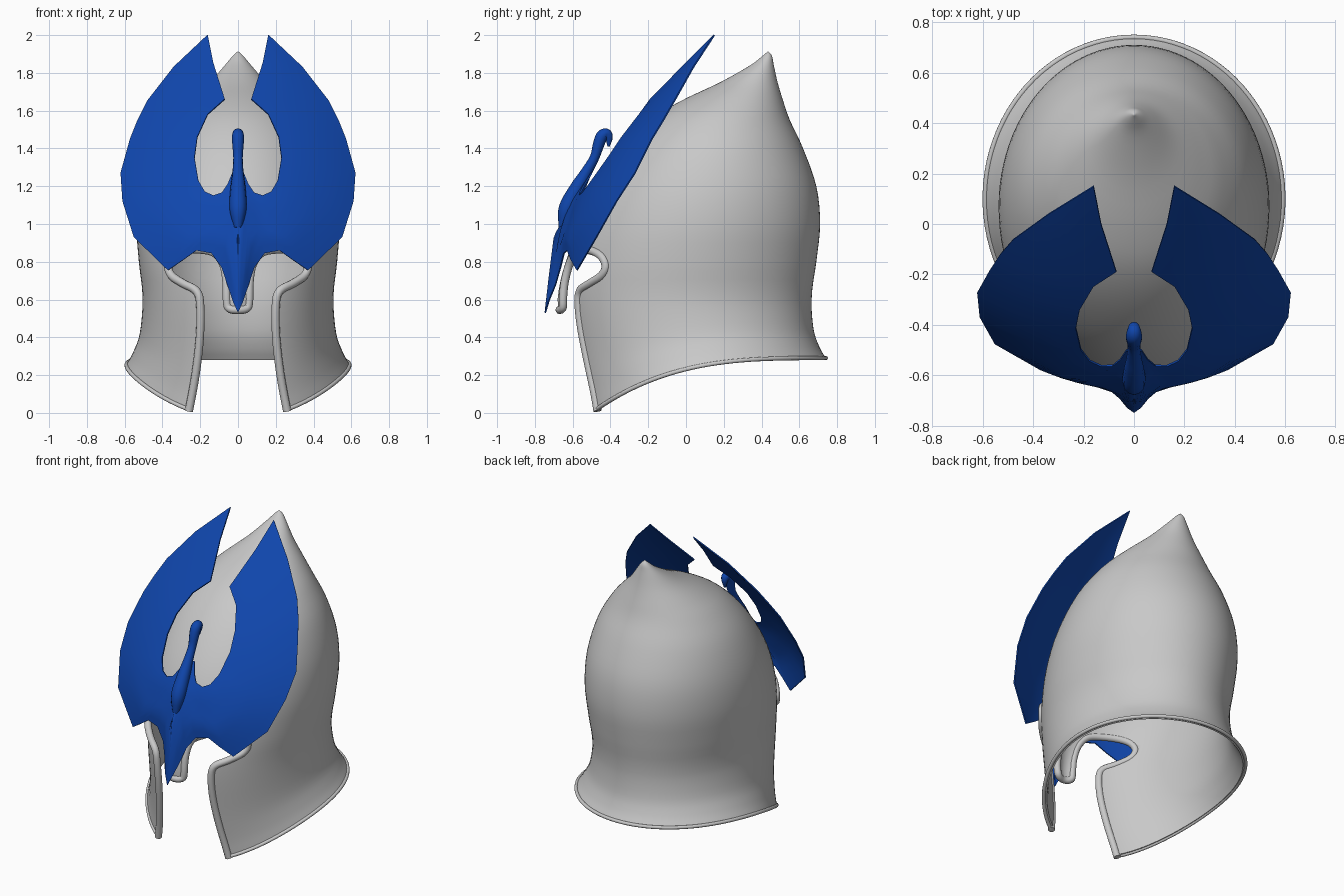
import bpy, bmesh, math
from mathutils import Vector

cube = bpy.data.objects.get("Cube")
if cube:
    bpy.data.objects.remove(cube, do_unlink=True)


def material(name, rgb):
    m = bpy.data.materials.new(name)
    m.use_nodes = True
    m.diffuse_color = (*rgb, 1)
    bsdf = m.node_tree.nodes["Principled BSDF"]
    bsdf.inputs["Base Color"].default_value = (*rgb, 1)
    bsdf.inputs["Roughness"].default_value = 0.6
    return m


STEEL = material("steel grey", (0.58, 0.58, 0.58))
BLUE = material("royal blue", (0.005, 0.062, 0.42))


def spline(pts, steps):
    """Smooth path through the given points."""
    p = [Vector(q) for q in pts]
    p = [2 * p[0] - p[1]] + p + [2 * p[-1] - p[-2]]
    out = []
    for a, b, c, d in zip(p, p[1:], p[2:], p[3:]):
        for i in range(steps):
            t = i / steps
            out.append((2 * b + (c - a) * t + (2 * a - 5 * b + 4 * c - d) * t * t
                        + (3 * b - a - 3 * c + d) * t ** 3) * 0.5)
    return out + [p[-2]]


def lookup(table, z):
    """Linear interpolation in a table sorted by its first column."""
    for lo, hi in zip(table, table[1:]):
        if z <= hi[0]:
            t = max(0, (z - lo[0]) / (hi[0] - lo[0]))
            return [l + (h - l) * t for l, h in zip(lo, hi)]
    return list(table[-1])


def activate(ob):
    bpy.ops.object.select_all(action='DESELECT')
    ob.select_set(True)
    bpy.context.view_layer.objects.active = ob


def smooth(ob, angle=40):
    activate(ob)
    bpy.ops.object.shade_smooth_by_angle(angle=math.radians(angle))


def mesh_object(name, verts, faces, mat):
    bm = bmesh.new()
    vs = [bm.verts.new(v) for v in verts]
    for f in faces:
        bm.faces.new([vs[i] for i in f])
    bmesh.ops.remove_doubles(bm, verts=bm.verts, dist=0.0005)
    bmesh.ops.recalc_face_normals(bm, faces=bm.faces)
    me = bpy.data.meshes.new(name)
    bm.to_mesh(me)
    bm.free()
    me.materials.append(mat)
    ob = bpy.data.objects.new(name, me)
    bpy.context.collection.objects.link(ob)
    return ob


def tube(name, pts, radius, mat, radii=None):
    cu = bpy.data.curves.new(name, 'CURVE')
    cu.dimensions = '3D'
    cu.bevel_depth = radius
    cu.bevel_resolution = 4
    cu.use_fill_caps = True
    sp = cu.splines.new('POLY')
    sp.points.add(len(pts) - 1)
    for i, p in enumerate(pts):
        sp.points[i].co = (*p, 1)
        sp.points[i].radius = radii[i] if radii else 1
    cu.materials.append(mat)
    ob = bpy.data.objects.new(name, cu)
    bpy.context.collection.objects.link(ob)
    activate(ob)
    bpy.ops.object.convert(target='MESH')
    smooth(bpy.context.object)


# Helmet sections: height, front y, back y, half width
SECTIONS = spline([
    (0, -.54, .74, .59), (.12, -.555, .705, .555), (.3, -.585, .675, .52),
    (.6, -.63, .665, .505), (.8, -.62, .69, .525), (1, -.57, .71, .537),
    (1.2, -.48, .69, .515), (1.4, -.34, .62, .45), (1.55, -.19, .55, .355),
    (1.65, -.03, .515, .26), (1.75, .18, .485, .15), (1.84, .34, .465, .07),
    (1.89, .405, .455, .028), (1.915, .435, .435, 0)], 4)
WAIST = 0.6


def rim_height(y):
    return 0.29 - 0.29 * (max(0, 0.74 - y) / 1.24) ** 3.1


def shell_point(section, ang):
    h, front, back, half = section
    x = half * math.sin(ang)
    y = (front + back) / 2 - (back - front) / 2 * math.cos(ang)
    z = h
    if h < WAIST:
        rim = rim_height(y)
        z = rim + h / WAIST * (WAIST - rim)
    if y < 0 and z < 0.9:   # nose guard stands forward
        y -= 0.05 * math.exp(-(x / 0.09) ** 2) * min(1, (0.9 - z) / 0.3)
    return Vector((x, y, z))


def shell_front(x, z):
    """Front surface point of the shell at a given x and z."""
    h = z
    for _ in range(6):
        sec = lookup(SECTIONS, h)
        p = shell_point(sec, math.asin(max(-1, min(1, x / sec[3]))))
        h = max(0, h + z - p.z)
    return Vector((x, p.y, z))


# Helmet shell
COLS = 96
verts = [shell_point(s, math.tau * c / COLS) for s in SECTIONS for c in range(COLS)]
faces = []
for r in range(len(SECTIONS) - 2):
    for c in range(COLS):
        d = (c + 1) % COLS
        faces.append((r * COLS + c, r * COLS + d, (r + 1) * COLS + d, (r + 1) * COLS + c))
last = (len(SECTIONS) - 2) * COLS
for c in range(COLS):
    faces.append((last + c, last + (c + 1) % COLS, last + COLS))
verts = verts[:last + COLS + 1]
shell = mesh_object("helmet_shell", verts, faces, STEEL)

# Face opening with eye holes and nose guard
half = spline([(.285, -.1), (.26, .01), (.225, .2), (.202, .4), (.2, .57), (.22, .645),
               (.29, .685), (.35, .725), (.37, .775), (.35, .825), (.3, .855),
               (.22, .865), (.13, .85), (.08, .79), (.062, .7), (.058, .58),
               (.04, .55), (0, .545)], 4)
outline = [(p.x, p.y) for p in half] + [(-p.x, p.y) for p in reversed(half[:-1])]
n = len(outline)
cutter = mesh_object(
    "face_cutter",
    [(x, y, z) for y in (-1.2, -0.1) for x, z in outline],
    [tuple(range(n)), tuple(range(n, 2 * n))]
    + [(i, (i + 1) % n, n + (i + 1) % n, n + i) for i in range(n)], STEEL)
cutter.hide_render = True

solid = shell.modifiers.new("thickness", 'SOLIDIFY')
solid.thickness = 0.02
solid.offset = -1
cut = shell.modifiers.new("opening", 'BOOLEAN')
cut.object = cutter
cut.operation = 'DIFFERENCE'
cut.solver = 'EXACT'
activate(shell)
for mod in ("thickness", "opening"):
    bpy.ops.object.modifier_apply(modifier=mod)
bpy.data.objects.remove(cutter, do_unlink=True)
smooth(shell)

# Rolled edges of the opening and the lower rim
edge = [shell_front(x, z) + Vector((0, 0.006, 0)) for x, z in outline if z > 0.008]
tube("opening_edge", edge, 0.022, STEEL)
start = 0.46
steps = 80
tube("lower_rim", [shell_point(SECTIONS[0], start + (math.tau - 2 * start) * i / steps)
                   for i in range(steps + 1)], 0.011, STEEL)

# Winged plate: depth by height, then bent back towards the sides
DEPTH = [(.53, -.655), (.755, -.658), (.93, -.655), (1.12, -.59), (1.27, -.5),
         (1.45, -.375), (1.65, -.2), (1.83, -.03), (2, .135)]
RIDGE = [(.53, .09), (.8, .055), (1, .035), (1.25, 0)]


def plate_point(x, z):
    ridge = lookup(RIDGE, z)[1] * math.exp(-(x / 0.065) ** 2)
    return (x, lookup(DEPTH, z)[1] + 0.6 * x * x - ridge, z)


INNER = [(.16, 2), (.13, 1.85), (.07, 1.66), (.16, 1.58), (.215, 1.46), (.23, 1.35),
         (.21, 1.23), (.175, 1.17), (.13, 1.15), (.085, 1.165), (.055, 1.21),
         (.03, 1.27), (0, 1.27), (0, .95), (0, .72), (0, .53)]
OUTER = [(.16, 2), (.34, 1.83), (.48, 1.65), (.53, 1.55), (.57, 1.45), (.62, 1.27),
         (.61, 1.12), (.55, .93), (.37, .755), (.29, .81), (.22, .86), (.14, .845),
         (.085, .77), (.055, .68), (.025, .59), (0, .53)]
ACROSS = 10
verts, faces = [], []
for side in (1, -1):
    base = len(verts)
    for (ax, az), (bx, bz) in zip(INNER, OUTER):
        for j in range(ACROSS + 1):
            t = j / ACROSS
            verts.append(plate_point(side * (ax + (bx - ax) * t), az + (bz - az) * t))
    for r in range(len(INNER) - 1):
        for j in range(ACROSS):
            i = base + r * (ACROSS + 1) + j
            faces.append((i, i + 1, i + ACROSS + 2, i + ACROSS + 1)[::side])
plate = mesh_object("winged_plate", verts, faces, BLUE)
solid = plate.modifiers.new("thickness", 'SOLIDIFY')
solid.thickness = 0.008
solid.offset = 0
activate(plate)
bpy.ops.object.modifier_apply(modifier="thickness")
smooth(plate)

# Bird neck and head: y, z, radius
neck = spline([(-.655, .98, .02), (-.63, 1.08, .045), (-.575, 1.19, .04), (-.53, 1.27, .03),
               (-.485, 1.35, .025), (-.463, 1.42, .03), (-.445, 1.465, .032),
               (-.42, 1.478, .027), (-.408, 1.455, .02), (-.41, 1.41, .006)], 4)
tube("bird_neck", [(0, p.x, p.y) for p in neck], 1.0, BLUE, [p.z for p in neck])
